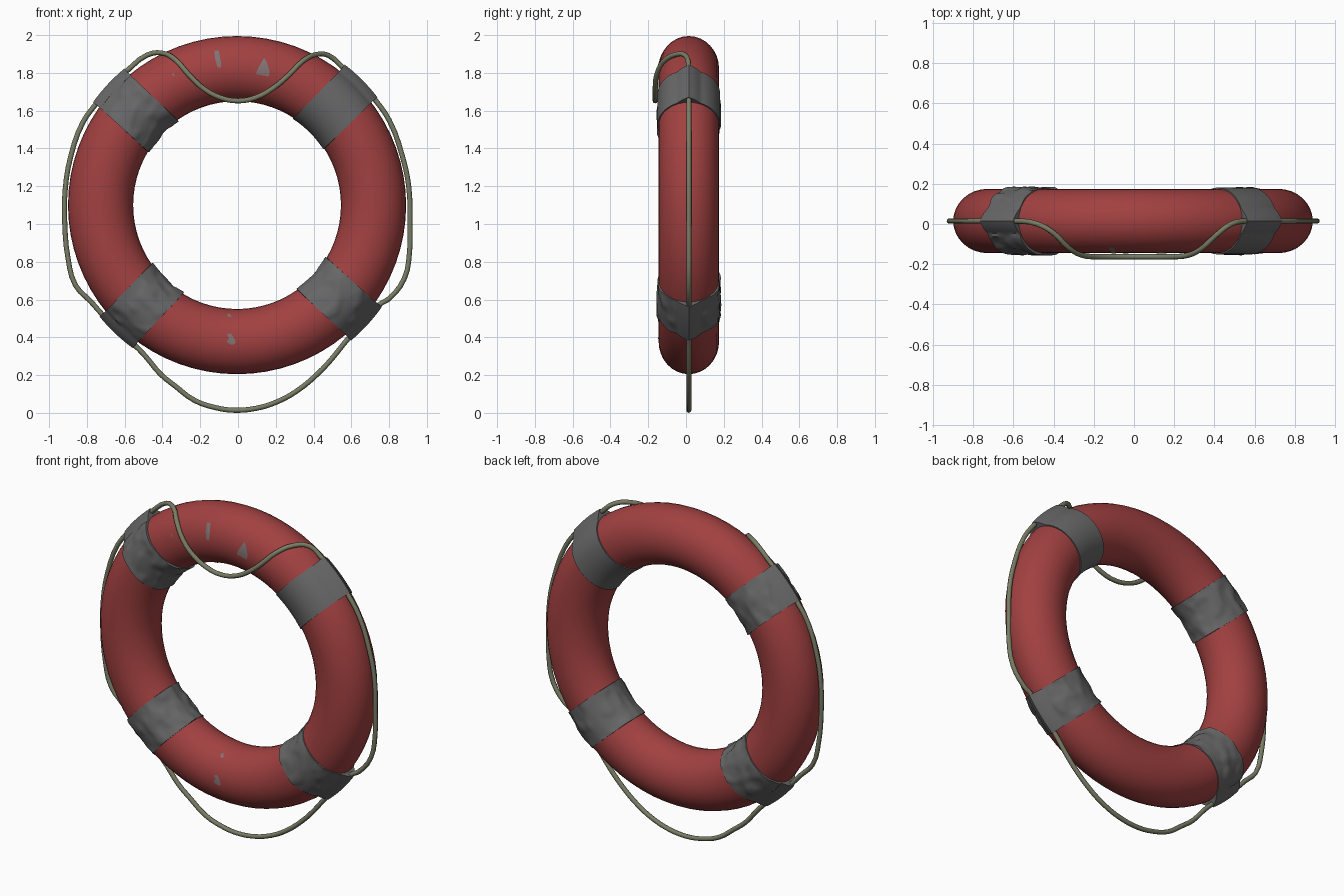
import bpy, bmesh, math
from mathutils import Vector, noise

if "Cube" in bpy.data.objects:
    bpy.data.objects.remove(bpy.data.objects["Cube"])

CX, CY, CZ = -0.005, 0.015, 1.10      # ring centre
R, A, B = 0.7225, 0.1725, 0.16        # ring radius, section half sizes (radial, depth)


def mat(name, col):
    m = bpy.data.materials.new(name)
    m.diffuse_color = (*col, 1)
    m.use_nodes = True
    m.node_tree.nodes["Principled BSDF"].inputs["Base Color"].default_value = m.diffuse_color
    return m


RED = mat("faded red", (0.36, 0.052, 0.052))
GREY = mat("grey tape", (0.135, 0.135, 0.135))
BARE = mat("bare grey patch", (0.22, 0.17, 0.17))
ROPE = mat("olive rope", (0.19, 0.205, 0.13))


def surf(t, p, off=0.0):
    """Ring surface point: t round the ring, p round the section (0 outward, 90 deg front)."""
    r = R + (A + off) * math.cos(p)
    return Vector((CX + r * math.cos(t), CY - (B + off) * math.sin(p), CZ + r * math.sin(t)))


def make(name, verts, faces, material):
    me = bpy.data.meshes.new(name)
    me.from_pydata(verts, [], faces)
    bm = bmesh.new()
    bm.from_mesh(me)
    bmesh.ops.recalc_face_normals(bm, faces=bm.faces)
    bm.to_mesh(me)
    bm.free()
    me.materials.append(material)
    ob = bpy.data.objects.new(name, me)
    bpy.context.collection.objects.link(ob)
    bpy.ops.object.select_all(action='DESELECT')
    ob.select_set(True)
    bpy.context.view_layer.objects.active = ob
    bpy.ops.object.shade_smooth_by_angle(angle=math.radians(40))
    return ob


# Red float ring
N, M = 72, 32
make("float_ring",
     [surf(2 * math.pi * i / N, 2 * math.pi * j / M) for i in range(N) for j in range(M)],
     [(i * M + j, i * M + (j + 1) % M, (i + 1) % N * M + (j + 1) % M, (i + 1) % N * M + j)
      for i in range(N) for j in range(M)], RED)


# Tape bands: parallel-sided wraps, bulging over the rope, with worn wrinkles
def band(name, deg, wrinkle, half=0.118, rows=16, cols=80):
    t0, verts = math.radians(deg), []
    steps = [-1] + [-1 + 2 * k / rows for k in range(rows + 1)] + [1]
    for k, s in enumerate(steps):
        for j in range(cols):
            p = 2 * math.pi * j / cols
            d = min(p, 2 * math.pi - p)
            r = R + A * math.cos(p)
            off = 0.006 + 0.036 * max(0, 1 - d / 0.38)
            if d > 0.4:
                n = noise.noise(Vector((s * 1.5 + deg, 3 * math.cos(p), 3 * math.sin(p))))
                off += wrinkle * max(-0.4, min(1, 3 * n))
            if k in (0, len(steps) - 1):
                off = -0.006
            verts.append(surf(t0 + math.atan(s * half / r), p, off))
    faces = [(k * cols + j, k * cols + (j + 1) % cols, (k + 1) * cols + (j + 1) % cols, (k + 1) * cols + j)
             for k in range(len(steps) - 1) for j in range(cols)]
    make(name, verts, faces, GREY)


band("tape_upper_right", 45, 0.0)
band("tape_upper_left", 137, 0.006)
band("tape_lower_left", 226.5, 0.006)
band("tape_lower_right", 317.5, 0.005)


# Worn paint patches lying on the ring
def patch(name, t_deg, p_deg, outline):
    t, p = math.radians(t_deg), math.radians(p_deg)
    r = R + A * math.cos(p)
    n = len(outline)
    verts = [surf(t, p, 0.003)]
    for f in (0.5, 1):
        verts += [surf(t - f * x / r, p - f * y / A, 0.003) for x, y in outline]
    faces = [(0, 1 + i, 1 + (i + 1) % n) for i in range(n)]
    faces += [(1 + i, 1 + n + i, 1 + n + (i + 1) % n, 1 + (i + 1) % n) for i in range(n)]
    make(name, verts, faces, BARE)


blob = [(-.025, .02), (-.005, .03), (.022, .018), (.012, -.005), (.024, -.022), (.005, -.03), (-.012, -.012)]
small = [(x * .5, y * .5) for x, y in blob]
patch("worn_patch_tall", 97.5, 70, [(-.012, .05), (.01, .048), (.015, -.02), (.01, -.05), (-.008, -.045), (-.014, 0)])
patch("worn_patch_wedge", 79, 83, [(-.008, .05), (.01, .03), (.035, -.015), (.037, -.042), (-.037, -.042), (-.03, -.012)])
patch("worn_patch_bottom", 267.5, 94, blob)
patch("worn_patch_inner_bottom", 266, 142, small)
patch("worn_patch_inner_top", 100, 150, small)
patch("worn_patch_speck", 116, 75, [(x * .25, y * .35) for x, y in blob])


# Grab rope: front swag at the top, held under each tape, hanging loop below
def held(deg):
    t = math.radians(deg)
    return (CX + 0.919 * math.cos(t), CY, CZ + 0.919 * math.sin(t))


Y = CY
path = [(0, -.163, 1.652), (.09, -.163, 1.668), (.18, -.163, 1.715), (.27, -.155, 1.79), (.34, -.12, 1.86),
        (.41, -.055, 1.897), (.48, -.002, 1.892), held(52.5), held(45), held(37.5),
        (.80, Y, 1.55), (.87, Y, 1.36), (.905, Y, 1.19), (.91, Y, 1.0), (.908, Y, .85), (.88, Y, .71), (.80, Y, .605),
        held(325), held(317.5), held(310),
        (.50, Y, .29), (.42, Y, .205), (.31, Y, .115), (.21, Y, .06), (.10, Y, .025), (-.02, Y, .014),
        (-.12, Y, .028), (-.23, Y, .066), (-.33, Y, .14), (-.41, Y, .205), (-.49, Y, .30),
        held(234), held(226.5), held(219),
        (-.78, Y, .59), (-.86, Y, .675), (-.90, Y, .82), (-.917, Y, 1.0), (-.915, Y, 1.18), (-.885, Y, 1.36),
        (-.82, Y, 1.54), held(144.5), held(137), held(129.5),
        (-.48, .0, 1.895), (-.40, -.045, 1.905), (-.33, -.115, 1.868), (-.26, -.155, 1.79),
        (-.18, -.163, 1.715), (-.09, -.163, 1.668)]
cu = bpy.data.curves.new("grab_rope", 'CURVE')
cu.dimensions = '3D'
cu.bevel_depth = 0.0135
cu.bevel_resolution = 2
cu.resolution_u = 3
sp = cu.splines.new('BEZIER')
sp.bezier_points.add(len(path) - 1)
for bp, co in zip(sp.bezier_points, path):
    bp.co = co
    bp.handle_left_type = bp.handle_right_type = 'AUTO'
sp.use_cyclic_u = True
cu.materials.append(ROPE)
rope = bpy.data.objects.new("grab_rope", cu)
bpy.context.collection.objects.link(rope)
bpy.ops.object.select_all(action='DESELECT')
rope.select_set(True)
bpy.context.view_layer.objects.active = rope
bpy.ops.object.convert(target='MESH')
bpy.ops.object.shade_smooth_by_angle(angle=math.radians(60))
